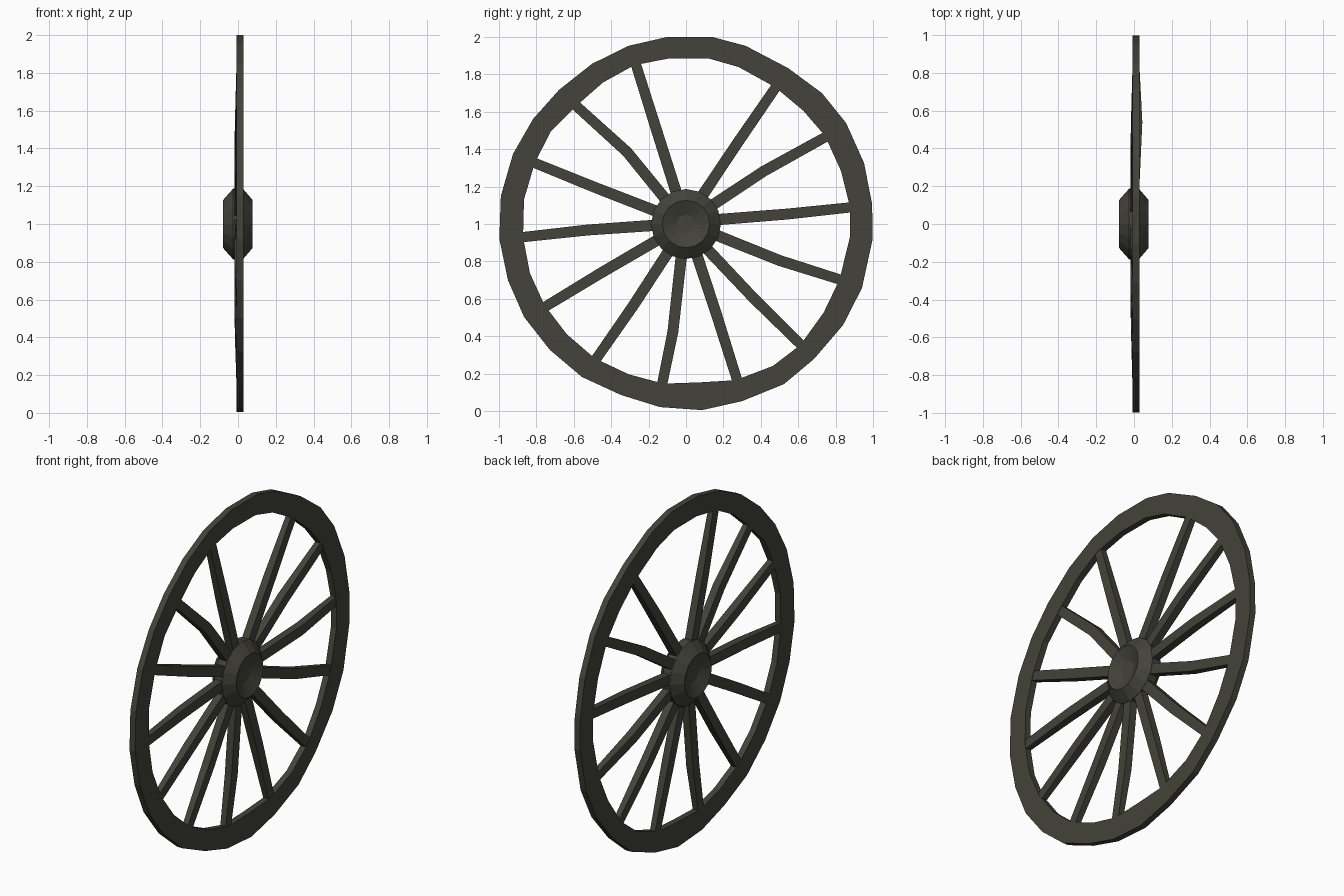
import bpy, bmesh, math
from mathutils import Vector

if "Cube" in bpy.data.objects:
    bpy.data.objects.remove(bpy.data.objects["Cube"])

wood = bpy.data.materials.new("dark weathered wood")
wood.diffuse_color = (0.056, 0.055, 0.043, 1)
wood.use_nodes = True
wood.node_tree.nodes["Principled BSDF"].inputs["Base Color"].default_value = wood.diffuse_color


def finish(bm, name):
    bmesh.ops.recalc_face_normals(bm, faces=bm.faces)
    me = bpy.data.meshes.new(name)
    bm.to_mesh(me)
    bm.free()
    ob = bpy.data.objects.new(name, me)
    bpy.context.collection.objects.link(ob)
    me.materials.append(wood)
    return ob


def loft(bm, rings, closed):
    """Skin a run of equal-sized point rings, capped or joined end to end."""
    vs = [[bm.verts.new(p) for p in r] for r in rings]
    n, k = len(vs), len(vs[0])
    for i in range(n if closed else n - 1):
        a, b = vs[i], vs[(i + 1) % n]
        for j in range(k):
            bm.faces.new((a[j], a[(j + 1) % k], b[(j + 1) % k], b[j]))
    if not closed:
        bm.faces.new(vs[0])
        bm.faces.new(vs[-1])


# rim: uneven hand-hewn outline (outer y, z relative to the axle) and inner radius
outer = [(-.10, 1, .890), (.14, 1, .893), (.32, .952, .885), (.545, .834, .873),
         (.727, .70, .872), (.856, .54, .88), (.952, .326, .876), (.995, .107, .881),
         (.998, -.08, .879), (.941, -.342, .873), (.84, -.54, .875), (.684, -.722, .89),
         (.524, -.856, .89), (.30, -.947, .876), (.086, -.995, .85), (-.139, -.979, .862),
         (-.348, -.914, .86), (-.556, -.818, .868), (-.727, -.674, .868),
         (-.866, -.497, .872), (-.952, -.30, .875), (-.998, -.08, .874),
         (-.99, .15, .876), (-.925, .374, .872), (-.818, .561, .876),
         (-.679, .717, .862), (-.503, .856, .877), (-.31, .952, .893)]
X0, X1 = -.008, .028
rings = []
for y, z, ri in outer:
    o = Vector((y, z))
    i = o.normalized() * ri
    rings.append([(X0, o.x, o.y + 1), (X1, o.x, o.y + 1),
                  (X1, i.x, i.y + 1), (X0, i.x, i.y + 1)])
bm = bmesh.new()
loft(bm, rings, True)
finish(bm, "rim")

# spokes: start, middle and end (y, z relative to the axle), slightly crooked
spokes = [((.08, .155), (.28, .44), (.49, .745)),
          ((.14, .105), (.417, .283), (.765, .475)),
          ((.165, .03), (.54, .053), (.89, .09)),
          ((.16, -.055), (.50, -.195), (.85, -.305)),
          ((.11, -.14), (.36, -.395), (.62, -.65)),
          ((.06, -.165), (.165, -.49), (.275, -.84)),
          ((-.03, -.18), (-.07, -.575), (-.13, -.865)),
          ((-.10, -.16), (-.283, -.438), (-.49, -.735)),
          ((-.155, -.085), (-.455, -.262), (-.765, -.45)),
          ((-.18, -.005), (-.525, -.032), (-.885, -.072)),
          ((-.165, .075), (-.48, .193), (-.83, .335)),
          ((-.12, .145), (-.315, .385), (-.62, .66)),
          ((-.055, .18), (-.16, .51), (-.27, .86))]
for s, pts in enumerate(spokes):
    p = [Vector(q) for q in pts]
    p[0] = p[0] * .6      # tuck the root inside the hub
    p[2] = p[2] * 1.015   # and the tip inside the rim
    mid_x = .022 if s == 2 else .005
    rings = []
    for q, x, w in zip(p, (.002, mid_x, .009), (.030, .029, .027)):
        if q is p[1]:
            d = (p[2] - p[0]).normalized()
        else:
            d = (p[1] - p[0] if q is p[0] else p[2] - p[1]).normalized()
        n = Vector((-d.y, d.x)) * w
        h = .022 if q is not p[2] else .016
        rings.append([(x + a * h, q.x + b * n.x, q.y + b * n.y + 1)
                      for a, b in ((-1, -1), (1, -1), (1, 1), (-1, 1))])
    bm = bmesh.new()
    loft(bm, rings, False)
    finish(bm, "spoke_%02d" % (s + 1))

# hub: bevelled drum with a dished face on both sides
N = 16
profile = [(-.045, .05), (-.079, .127), (-.026, .187), (.026, .187), (.077, .127), (.045, .05)]
bm = bmesh.new()
loft(bm, [[(x, r * math.cos(2 * math.pi * k / N), 1 + r * math.sin(2 * math.pi * k / N))
           for k in range(N)] for x, r in profile], False)
finish(bm, "hub")
